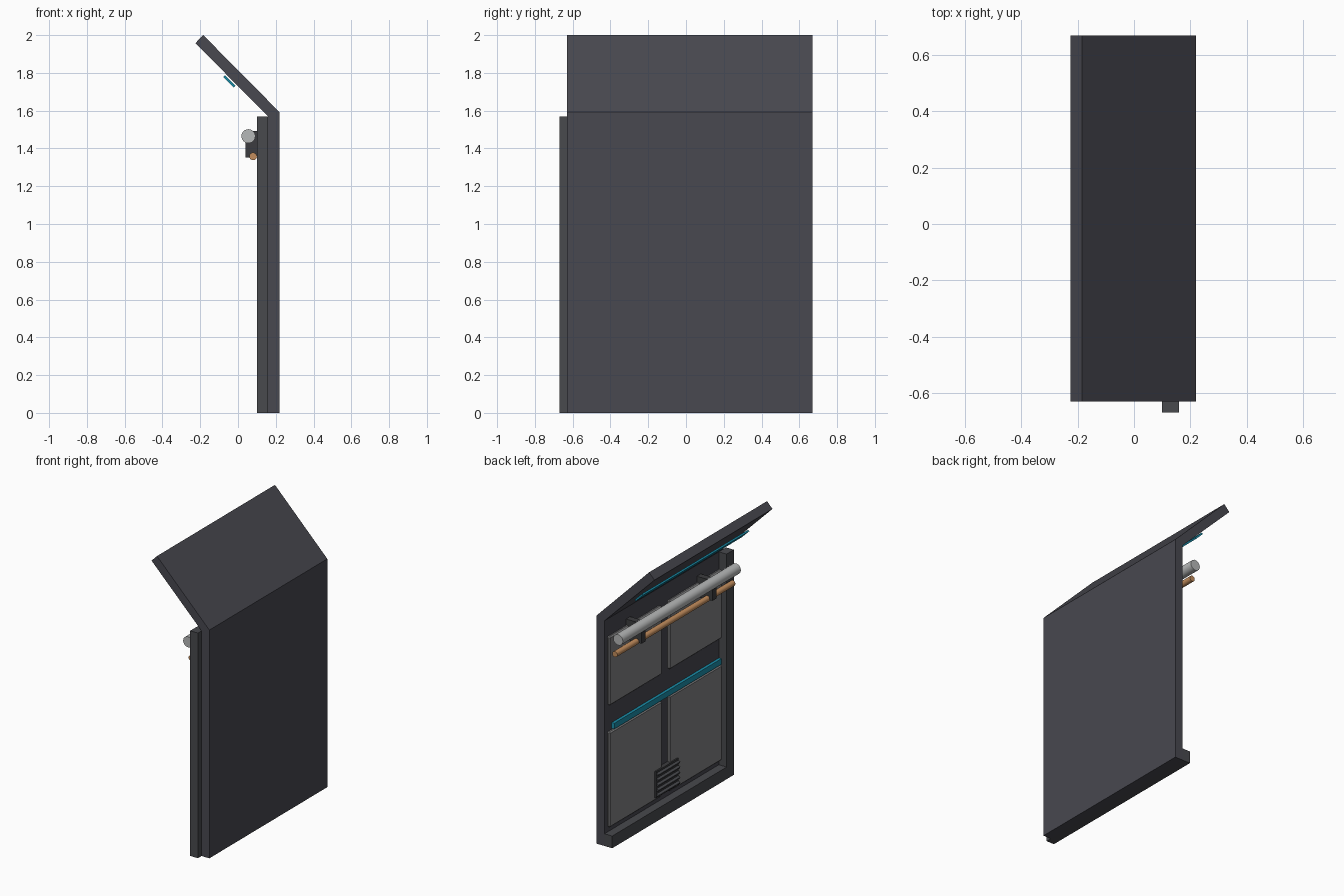
import bpy, bmesh
from math import radians, pi
from mathutils import Matrix

cube = bpy.data.objects.get("Cube")
if cube:
    bpy.data.objects.remove(cube)


def material(name, rgb):
    m = bpy.data.materials.new(name)
    m.use_nodes = True
    m.diffuse_color = (*rgb, 1)
    m.node_tree.nodes["Principled BSDF"].inputs["Base Color"].default_value = (*rgb, 1)
    return m


WALL = material("blue grey hull", (0.065, 0.065, 0.08))
TRIM = material("dark grey trim", (0.065, 0.067, 0.075))
PANEL = material("mid grey panel", (0.22, 0.22, 0.225))
DARK = material("charcoal metal", (0.045, 0.046, 0.05))
STEEL = material("light grey pipe", (0.47, 0.48, 0.48))
COPPER = material("copper", (0.55, 0.27, 0.11))
GLOW = material("cyan light", (0.01, 0.27, 0.4))


def finish(bm, name, mat):
    bmesh.ops.recalc_face_normals(bm, faces=bm.faces)
    mesh = bpy.data.meshes.new(name)
    bm.to_mesh(mesh)
    bm.free()
    mesh.materials.append(mat)
    ob = bpy.data.objects.new(name, mesh)
    bpy.context.collection.objects.link(ob)
    return ob


def box(name, x, y, z, mat, bevel=0, tilt=0):
    """Box from (min, max) ranges, tilted about its own y axis."""
    bm = bmesh.new()
    size = [b - a for a, b in (x, y, z)]
    bmesh.ops.create_cube(bm, size=1, matrix=Matrix.Diagonal((*size, 1)))
    ob = finish(bm, name, mat)
    ob.location = [(a + b) / 2 for a, b in (x, y, z)]
    ob.rotation_euler.y = tilt
    if bevel:
        mod = ob.modifiers.new("edge_bevel", 'BEVEL')
        mod.width, mod.segments = bevel, 1
    return ob


def pipe(name, x, z, radius, mat):
    bm = bmesh.new()
    bmesh.ops.create_cone(bm, cap_ends=True, segments=24, radius1=radius,
                          radius2=radius, depth=BACK - FRONT,
                          matrix=Matrix.Rotation(pi / 2, 4, 'X'))
    ob = finish(bm, name, mat)
    ob.location = (x, MID, z)
    for p in ob.data.polygons:
        p.use_smooth = len(p.vertices) == 4
    return ob


FRONT, BACK = -0.63, 0.67
MID = (FRONT + BACK) / 2
INNER = 0.16

# Upright wall folding over into the sloped roof
profile = [(INNER, 0), (0.22, 0), (0.22, 1.592), (-0.184, 2.0),
           (-0.226, 1.957), (INNER, 1.57)]
bm = bmesh.new()
near = [bm.verts.new((x, FRONT, z)) for x, z in profile]
far = [bm.verts.new((x, BACK, z)) for x, z in profile]
n = len(profile)
# Each end is split at the fold into two quads
for ring in (near, far):
    bm.faces.new([ring[i] for i in (0, 1, 2, 5)])
    bm.faces.new([ring[i] for i in (2, 3, 4, 5)])
for i in range(n):
    j = (i + 1) % n
    bm.faces.new((near[i], near[j], far[j], far[i]))
finish(bm, "wall_and_roof", WALL)

# Post and skirting on the inner side
box("front_post", (0.10, INNER), (-0.67, -0.59), (0, 1.57), TRIM)
box("floor_skirting", (0.10, INNER), (-0.59, BACK), (0, 0.085), TRIM)

# Padded wall panels, two columns by two rows
for side, y in (("front", MID - 0.33), ("back", MID + 0.33)):
    for row, z in (("lower", (0.12, 0.785)), ("upper", (0.97, 1.45))):
        box(f"{row}_{side}_panel", (0.14, INNER + 0.005),
            (y - 0.288, y + 0.288), z, PANEL, bevel=0.008)

# Light strips on the wall and under the roof
box("wall_light_strip", (0.14, INNER), (-0.59, 0.59), (0.79, 0.83), GLOW)
box("roof_light_strip", (-0.086, -0.006), (-0.585, 0.585), (1.749, 1.761),
    GLOW, tilt=radians(45))

# Pipes carried by two brackets
pipe("large_pipe", 0.055, 1.465, 0.037, STEEL)
pipe("copper_pipe", 0.08, 1.358, 0.02, COPPER)
for side, s in (("front", -1), ("back", 1)):
    y = MID + s * 0.39
    box(f"{side}_pipe_bracket", (0.04, INNER), (y - 0.022, y + 0.022),
        (1.352, 1.492), DARK)

# Vent with slats
box("vent_body", (0.13, INNER), (MID - 0.125, MID + 0.125), (0.14, 0.325), DARK)
for i in range(5):
    z = 0.16 + i * 0.036
    box(f"vent_slat_{i + 1}", (0.115, 0.135), (MID - 0.12, MID + 0.12),
        (z - 0.006, z + 0.006), TRIM, tilt=radians(-20))
